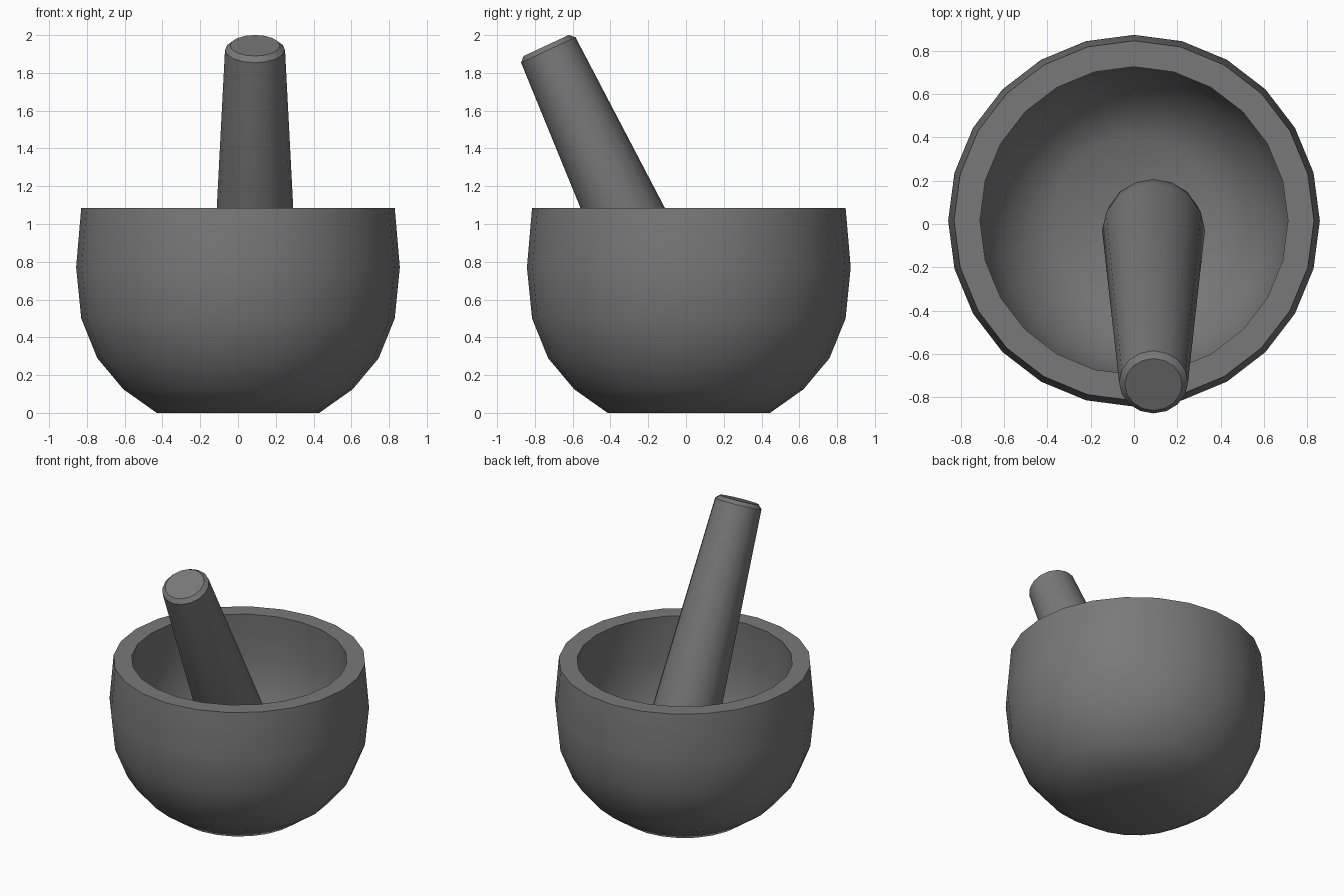
import bpy, bmesh
from math import sin, cos, pi, radians
from mathutils import Vector

if "Cube" in bpy.data.objects:
    bpy.data.objects.remove(bpy.data.objects["Cube"])

# Dark grey stone
stone = bpy.data.materials.new("dark_stone")
stone.diffuse_color = (0.19, 0.19, 0.19, 1)
stone.use_nodes = True
stone.node_tree.nodes["Principled BSDF"].inputs["Base Color"].default_value = stone.diffuse_color


def lathe(name, profile, sides):
    """Revolve (radius, z) points around z; zero radius gives a single pole."""
    bm = bmesh.new()
    rings = []
    for r, z in profile:
        if r == 0:
            rings.append([bm.verts.new((0, 0, z))] * sides)
        else:
            rings.append([bm.verts.new((r * cos(2 * pi * i / sides), r * sin(2 * pi * i / sides), z))
                          for i in range(sides)])
    for a, b in zip(rings, rings[1:]):
        for i in range(sides):
            j = (i + 1) % sides
            corners = list(dict.fromkeys((a[i], a[j], b[j], b[i])))
            bm.faces.new(corners)
    bmesh.ops.recalc_face_normals(bm, faces=bm.faces)
    mesh = bpy.data.meshes.new(name)
    bm.to_mesh(mesh)
    bm.free()
    mesh.materials.append(stone)
    obj = bpy.data.objects.new(name, mesh)
    bpy.context.collection.objects.link(obj)
    bpy.ops.object.select_all(action='DESELECT')
    obj.select_set(True)
    bpy.context.view_layer.objects.active = obj
    bpy.ops.object.shade_smooth_by_angle(angle=radians(40))
    return obj


# Mortar bowl: outer wall up to the flat rim, then down the inner wall
bowl = lathe("mortar_bowl", [
    (0, 0), (0.43, 0), (0.607, 0.125), (0.745, 0.29), (0.83, 0.5), (0.857, 0.77), (0.83, 1.085),
    (0.71, 1.085), (0.735, 0.77), (0.712, 0.535), (0.645, 0.365), (0.535, 0.225), (0.385, 0.13),
    (0, 0.125)], 24)
bowl.location = (0, 0.015, 0)

# Pestle: rounded grinding end at the origin, tapering to a bevelled top
top = Vector((0.09, -0.74, 1.945))
end = Vector((0.09, -0.03, 0.418))
length = (top - end).length
R = 0.237
tip = [(0, -R)] + [(R * cos(radians(a)), -R * sin(radians(a))) for a in (67.5, 45, 22.5)]
pestle = lathe("pestle", tip + [(R, 0), (0.159, length - 0.026), (0.132, length), (0, length)], 16)
pestle.location = end
pestle.rotation_euler = (top - end).to_track_quat('Z', 'X').to_euler()
